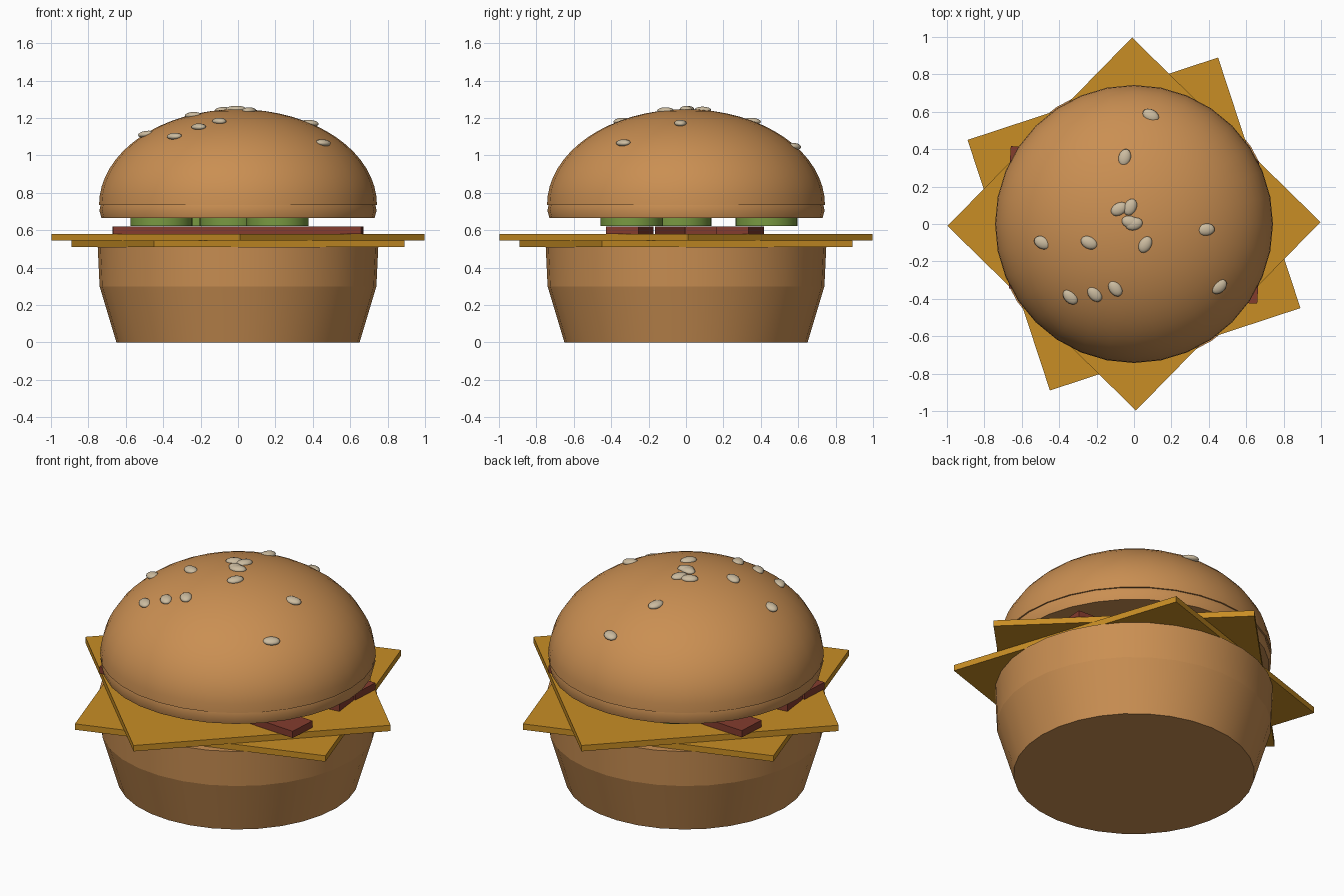
import bpy, bmesh, math
from mathutils import Matrix, Vector

cube = bpy.data.objects.get("Cube")
if cube:
    bpy.data.objects.remove(cube, do_unlink=True)


def material(name, rgb):
    m = bpy.data.materials.new(name)
    m.use_nodes = True
    m.diffuse_color = (*rgb, 1)
    bsdf = m.node_tree.nodes["Principled BSDF"]
    bsdf.inputs["Base Color"].default_value = (*rgb, 1)
    bsdf.inputs["Roughness"].default_value = 0.8
    return m


BUN = material("toasted_bread", (0.59, 0.275, 0.085))
CHEESE = material("yellow_cheese", (0.58, 0.27, 0.018))
BACON = material("red_bacon", (0.23, 0.045, 0.027))
PICKLE = material("green_pickle", (0.19, 0.32, 0.053))
SEED = material("pale_seed", (0.60, 0.50, 0.35))


def add_object(name, bm, mat, smooth=None):
    bmesh.ops.recalc_face_normals(bm, faces=bm.faces[:])
    mesh = bpy.data.meshes.new(name)
    bm.to_mesh(mesh)
    bm.free()
    mesh.materials.append(mat)
    obj = bpy.data.objects.new(name, mesh)
    bpy.context.collection.objects.link(obj)
    if smooth:
        bpy.ops.object.select_all(action='DESELECT')
        obj.select_set(True)
        bpy.context.view_layer.objects.active = obj
        bpy.ops.object.shade_smooth_by_angle(angle=math.radians(smooth))
    return obj


def lathe(name, profile, mat, smooth, sides=32):
    """Spin a (radius, height) profile that starts and ends on the axis."""
    bm = bmesh.new()
    verts = [bm.verts.new((r, 0, z)) for r, z in profile]
    edges = [bm.edges.new(pair) for pair in zip(verts, verts[1:])]
    bmesh.ops.spin(bm, geom=verts + edges, cent=(0, 0, 0), axis=(0, 0, 1),
                   angle=math.tau, steps=sides, use_duplicate=False)
    bmesh.ops.remove_doubles(bm, verts=bm.verts[:], dist=0.0005)
    return add_object(name, bm, mat, smooth)


def slab(name, size, centre, degrees, mat):
    bm = bmesh.new()
    bmesh.ops.create_cube(bm, size=1, matrix=Matrix.Translation(centre)
                          @ Matrix.Rotation(math.radians(degrees), 4, 'Z')
                          @ Matrix.Diagonal((*size, 1)))
    return add_object(name, bm, mat)


# Bottom bun
lathe("bottom_bun", [(0, 0), (0.65, 0), (0.74, 0.30), (0.75, 0.51), (0, 0.51)],
      BUN, 12)

# Two turned cheese slices
slab("lower_cheese", (1.41, 1.41, 0.035), (0, 0, 0.5275), 18.2, CHEESE)
slab("upper_cheese", (1.41, 1.41, 0.035), (0, 0, 0.5625), 45.6, CHEESE)

# Bacon strips
for name, y, turn in (("front", -0.30, -3.5), ("middle", 0, 7), ("back", 0.29, -3.5)):
    slab(name + "_bacon", (1.33, 0.172, 0.04), (0, y, 0.60), turn, BACON)

# Pickle slices
for i, (x, y) in enumerate([(0.21, -0.29), (-0.41, -0.03), (-0.04, -0.03), (-0.22, 0.43)]):
    bm = bmesh.new()
    bmesh.ops.create_cone(bm, cap_ends=True, segments=32, radius1=0.166, radius2=0.166,
                          depth=0.042, matrix=Matrix.Translation((x, y, 0.645)))
    add_object(f"pickle_{i + 1}", bm, PICKLE, 30)

# Top bun: grooved rim below an elliptical dome
DOME_R, DOME_Z, DOME_H = 0.743, 0.735, 0.512
rim = [(0, 0.665), (0.73, 0.665), (0.741, 0.705), (0.735, 0.735)]
dome = [(DOME_R * math.cos(t), DOME_Z + DOME_H * math.sin(t))
        for t in (math.pi / 2 * k / 16 for k in range(17))]
lathe("top_bun", rim + dome, BUN, 30)

# Sesame seeds resting on the dome: x, y, turn in degrees
SEEDS = [(0.09, 0.58, -30), (-0.05, 0.355, 75), (-0.08, 0.08, 30), (-0.02, 0.09, 65),
         (-0.02, 0.01, -15), (0.0, 0, 15), (-0.49, -0.10, -25), (-0.24, -0.10, -25),
         (0.06, -0.11, 60), (0.385, -0.03, 5), (-0.34, -0.39, -45),
         (-0.21, -0.375, -50), (-0.10, -0.345, -55), (0.455, -0.335, 40)]
for i, (x, y, turn) in enumerate(SEEDS):
    rho = math.hypot(x, y)
    z = DOME_Z + DOME_H * math.sqrt(1 - (rho / DOME_R) ** 2)
    normal = Vector((x / DOME_R ** 2, y / DOME_R ** 2, (z - DOME_Z) / DOME_H ** 2))
    # Seeds lean only slightly with the slope
    lean = Vector((0, 0, 1)).lerp(normal.normalized(), 0.25)
    tilt = Vector((0, 0, 1)).rotation_difference(lean).to_matrix().to_4x4()
    bm = bmesh.new()
    bmesh.ops.create_uvsphere(bm, u_segments=16, v_segments=8, radius=1,
                              matrix=Matrix.Translation((x, y, z))
                              @ tilt @ Matrix.Rotation(math.radians(turn), 4, 'Z')
                              @ Matrix.Diagonal((0.047, 0.033, 0.018, 1)))
    add_object(f"sesame_seed_{i + 1}", bm, SEED, 60)
